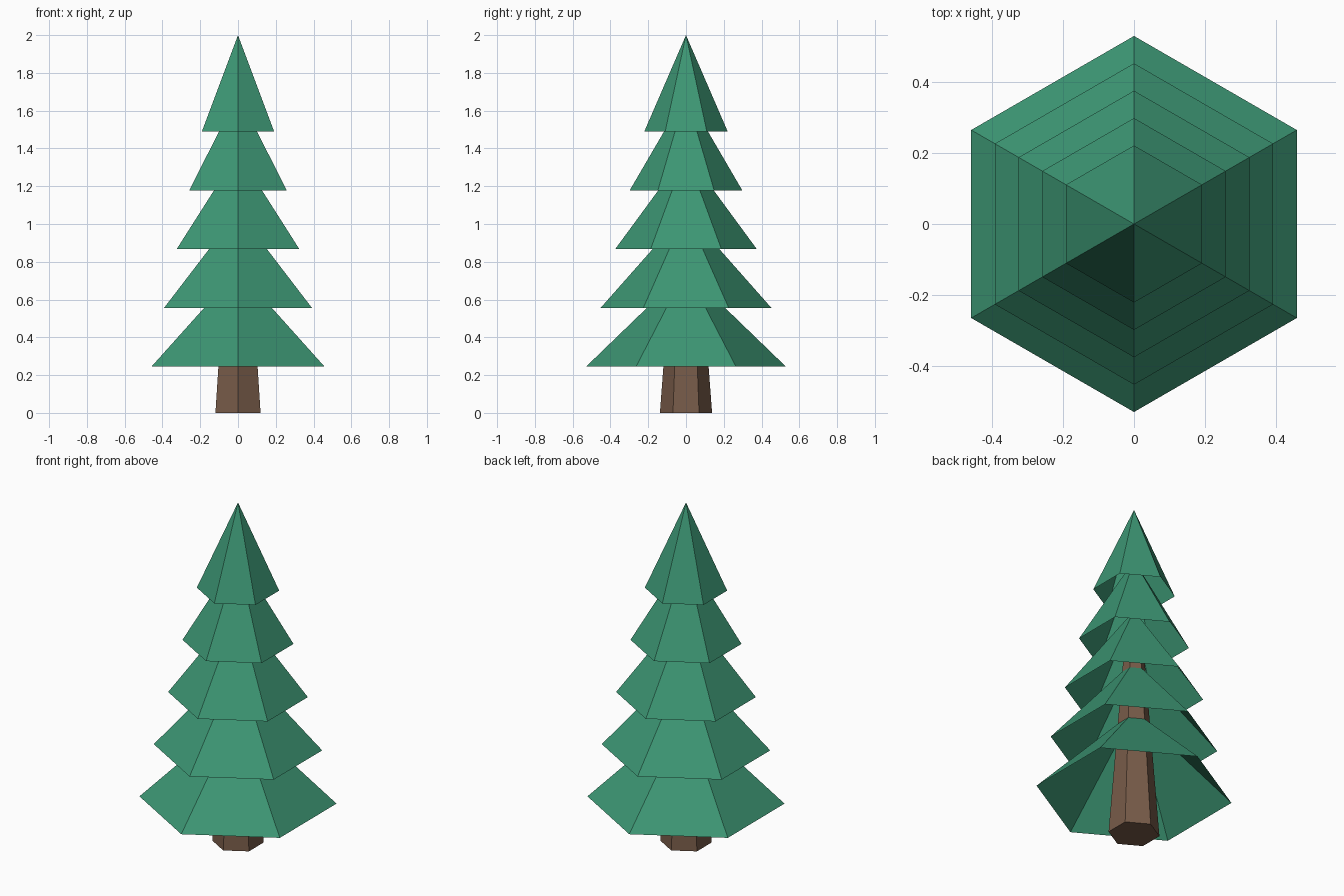
import bpy, bmesh, math

if "Cube" in bpy.data.objects:
    bpy.data.objects.remove(bpy.data.objects["Cube"])

def material(name, rgb):
    m = bpy.data.materials.new(name)
    m.diffuse_color = (*rgb, 1)
    m.use_nodes = True
    m.node_tree.nodes["Principled BSDF"].inputs["Base Color"].default_value = m.diffuse_color
    return m

GREEN = material("pine green", (0.046, 0.305, 0.173))
BROWN = material("bark brown", (0.185, 0.105, 0.066))

def hex_cone(name, mat, z0, z1, radius, capped):
    """Six-sided flat-shaded cone with corners on the +y and -y sides."""
    bm = bmesh.new()
    ring = [bm.verts.new((radius * math.cos(math.radians(30 + 60 * i)),
                          radius * math.sin(math.radians(30 + 60 * i)), z0)) for i in range(6)]
    tip = bm.verts.new((0, 0, z1))
    for i in range(6):
        bm.faces.new((ring[i], ring[(i + 1) % 6], tip))
    if capped:
        bm.faces.new(ring[::-1])
    mesh = bpy.data.meshes.new(name)
    bm.to_mesh(mesh)
    bm.free()
    mesh.materials.append(mat)
    bpy.context.collection.objects.link(bpy.data.objects.new(name, mesh))

# Tapered trunk running up through the hollow tiers
hex_cone("trunk", BROWN, 0, 1.85, 0.138, True)

# Five hollow branch tiers, open underneath, shrinking evenly upward
for i in range(5):
    z = 0.245 + 0.311 * i
    hex_cone(f"branch_tier_{i + 1}", GREEN, z, z + 0.511, 0.529 - 0.077 * i, False)
